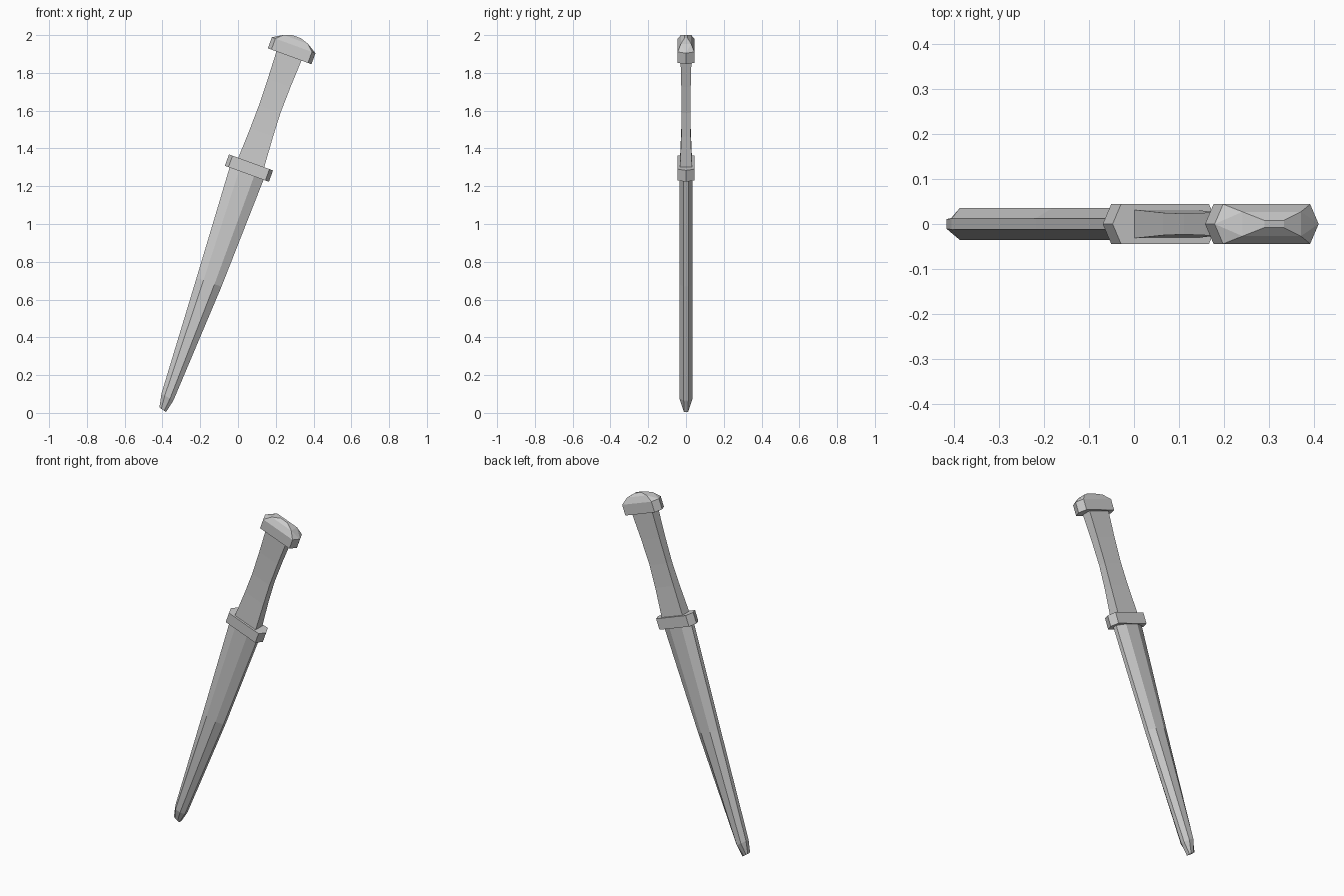
import bpy, bmesh, math
from mathutils import Matrix

if "Cube" in bpy.data.objects:
    bpy.data.objects.remove(bpy.data.objects["Cube"])

# Everything is built upright around the guard centre, then tilted into place
TILT = Matrix.Translation((0.058, 0, 1.296)) @ Matrix.Rotation(math.radians(20), 4, 'Y')


def finish(name, bm):
    bmesh.ops.recalc_face_normals(bm, faces=bm.faces[:])
    bm.transform(TILT)
    mesh = bpy.data.meshes.new(name)
    bm.to_mesh(mesh)
    bm.free()
    obj = bpy.data.objects.new(name, mesh)
    bpy.context.collection.objects.link(obj)
    return obj


def loft(name, rings):
    bm = bmesh.new()
    loops = [[bm.verts.new(p) for p in ring] for ring in rings]
    n = len(loops[0])
    for a, b in zip(loops, loops[1:]):
        for i in range(n):
            j = (i + 1) % n
            bm.faces.new((a[i], a[j], b[j], b[i]))
    bm.faces.new(loops[0][::-1])
    bm.faces.new(loops[-1])
    return finish(name, bm)


def blade_ring(left, right, zl, zr, y_edge, y_flat):
    # octagonal section: narrow edges, chamfers, flat middle
    half = [(0, y_edge), (0.28, y_flat), (0.72, y_flat), (1, y_edge)]
    pts = [(t, -y) for t, y in half] + [(t, y) for t, y in reversed(half)]
    return [(left + (right - left) * t, y, zl + (zr - zl) * t) for t, y in pts]


def box_ring(left, right, y, z):
    return [(left, -y, z), (right, -y, z), (right, y, z), (left, y, z)]


def hex_ring(half, y, z):
    # long plate outline with shallow pointed ends
    s = half - 0.02
    return [(-half, 0, z), (-s, -y, z), (s, -y, z), (half, 0, z), (s, y, z), (-s, y, z)]


# Tapered blade with blunt tip
loft("blade", [
    blade_ring(-0.012, 0.029, -1.353, -1.364, 0.011, 0.013),
    blade_ring(-0.027, 0.045, -1.280, -1.293, 0.012, 0.035),
    blade_ring(-0.062, 0.078, -0.640, -0.640, 0.012, 0.035),
    blade_ring(-0.098, 0.094, -0.020, -0.020, 0.012, 0.035),
])

# Cross guard
loft("guard", [hex_ring(0.124, 0.044, z) for z in (-0.032, 0.032)])

# Waisted grip
loft("grip", [
    box_ring(-0.072, 0.075, 0.032, 0.02),
    box_ring(-0.066, 0.063, 0.025, 0.20),
    box_ring(-0.064, 0.057, 0.023, 0.33),
    box_ring(-0.068, 0.060, 0.025, 0.48),
    box_ring(-0.075, 0.067, 0.029, 0.64),
])

# Pommel: pointed plate with a faceted dome
bm = bmesh.new()
pts = hex_ring(0.123, 0.044, 0.63) + hex_ring(0.123, 0.044, 0.692)
for x, y, z in ((0.069, 0.027, 0.725), (0.023, 0.008, 0.740)):
    pts += [(sx * x, sy * y, z) for sx in (-1, 1) for sy in (-1, 1)]
verts = [bm.verts.new(p) for p in pts]
bmesh.ops.convex_hull(bm, input=verts)
bmesh.ops.dissolve_limit(bm, angle_limit=0.02, verts=bm.verts[:], edges=bm.edges[:])
finish("pommel", bm)
